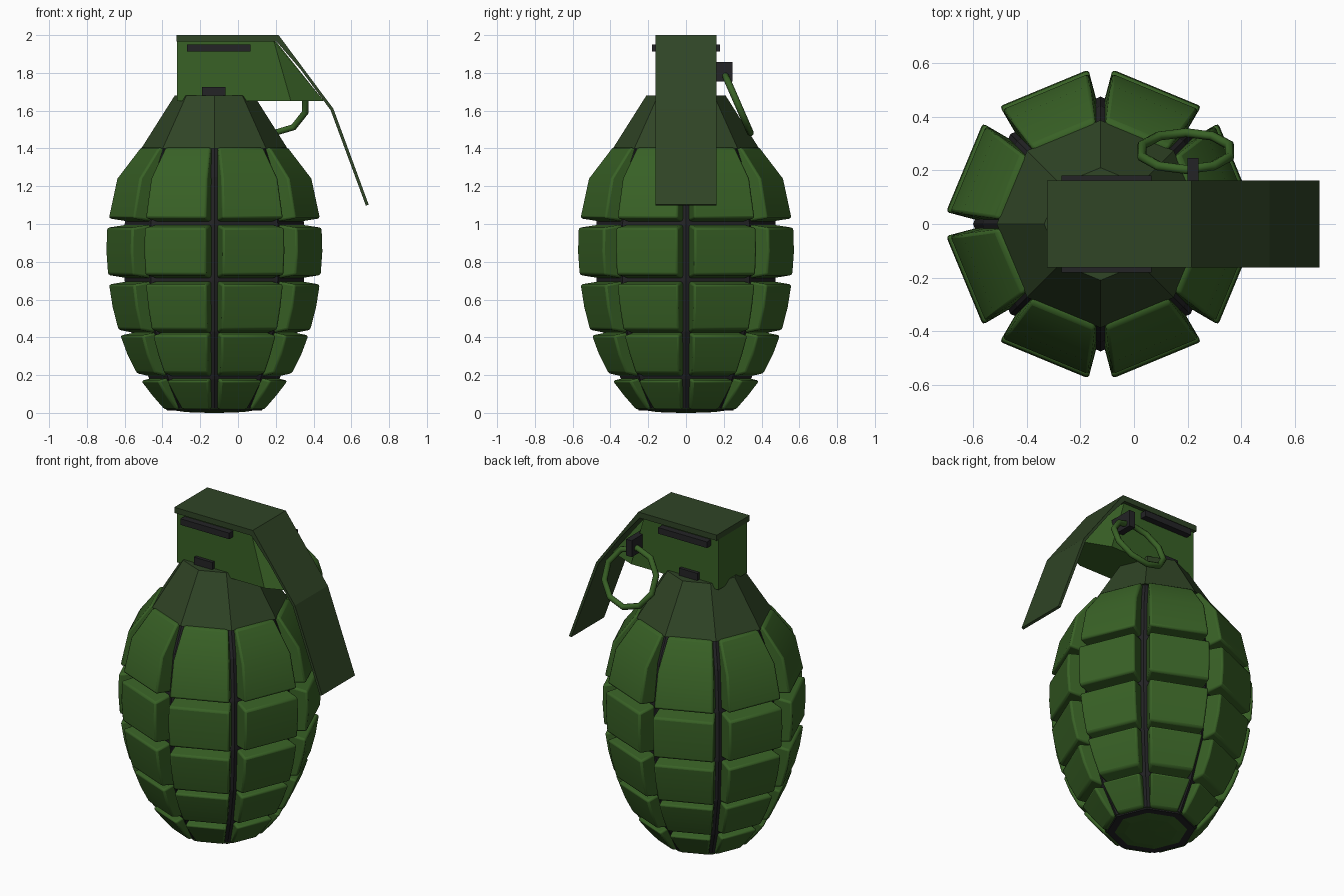
import bpy, bmesh, math
from mathutils import Vector, Matrix

if "Cube" in bpy.data.objects:
    bpy.data.objects.remove(bpy.data.objects["Cube"])

CX = -0.125  # axis of the body


def material(name, rgb):
    m = bpy.data.materials.new(name)
    m.diffuse_color = (*rgb, 1)
    m.use_nodes = True
    m.node_tree.nodes["Principled BSDF"].inputs["Base Color"].default_value = m.diffuse_color
    return m


GREEN = material("green", (0.040, 0.120, 0.019))
OLIVE = material("dark_olive", (0.029, 0.058, 0.019))
BLACK = material("black", (0.017, 0.017, 0.019))


def finish(bm, name, mat):
    bmesh.ops.recalc_face_normals(bm, faces=bm.faces)
    me = bpy.data.meshes.new(name)
    bm.to_mesh(me)
    bm.free()
    ob = bpy.data.objects.new(name, me)
    bpy.context.collection.objects.link(ob)
    me.materials.append(mat)
    return ob


def smooth(ob, degrees):
    bpy.ops.object.select_all(action='DESELECT')
    ob.select_set(True)
    bpy.context.view_layer.objects.active = ob
    bpy.ops.object.shade_smooth_by_angle(angle=math.radians(degrees))


def loft(bm, rows):
    """Closed skin through equal rings of points, capped at both ends."""
    rings = [[bm.verts.new(p) for p in row] for row in rows]
    n = len(rings[0])
    for a, b in zip(rings, rings[1:]):
        for i in range(n):
            j = (i + 1) % n
            bm.faces.new((a[i], a[j], b[j], b[i]))
    bm.faces.new(rings[0])
    bm.faces.new(rings[-1])


def octagon_solid(name, profile, mat):
    bm = bmesh.new()
    loft(bm, [[(CX + r * math.cos(k * math.pi / 4), r * math.sin(k * math.pi / 4), z)
               for k in range(8)] for z, r in profile])
    return finish(bm, name, mat)


def box(name, x, y, z, mat):
    bm = bmesh.new()
    loft(bm, [[(x[0], y[0], h), (x[1], y[0], h), (x[1], y[1], h), (x[0], y[1], h)] for h in z])
    return finish(bm, name, mat)


# dark core seen in the grooves
CORE = [(1.41, .37), (1.25, .44), (1.0, .475), (.7, .475), (.43, .44), (.18, .345), (.012, .25)]
octagon_solid("core", CORE, BLACK)


def core_radius(z):
    for (z1, r1), (z0, r0) in zip(CORE, CORE[1:]):
        if z >= z0:
            return r0 + (r1 - r0) * min(1, (z - z0) / (z1 - z0))
    return CORE[-1][1]


# raised plates: five bands of eight
BANDS = [
    [(1.405, .392), (1.24, .518), (1.03, .563)],
    [(.98, .572), (.855, .576), (.73, .567)],
    [(.68, .562), (.56, .543), (.44, .512)],
    [(.41, .502), (.31, .465), (.21, .415)],
    [(.17, .392), (.095, .335), (.018, .268)],
]


def groove_point(angle, side, r, gap, z):
    d = Vector((math.cos(angle), math.sin(angle), 0))
    t = Vector((-d.y, d.x, 0))
    return Vector((CX, 0, z)) + d * r + t * gap * side


bm = bmesh.new()
for b, band in enumerate(BANDS):
    for k in range(8):
        a0, a1 = k * math.pi / 4, (k + 1) * math.pi / 4
        rows = []
        for i, (z, r) in enumerate(band):
            core = core_radius(z)
            gap = min(.045, .3 * (r - core) + .016)
            zin = z + .018 * (1 - i)
            if (b == 0 and i == 0) or (b == 4 and i == 2):
                zin = z
            rin = core - .02
            rows.append([groove_point(a0, 1, rin, .013, zin), groove_point(a0, 1, r, gap, z),
                         groove_point(a1, -1, r, gap, z), groove_point(a1, -1, rin, .013, zin)])
        loft(bm, rows)
plates = finish(bm, "body_plates", GREEN)
bev = plates.modifiers.new("soft_edges", 'BEVEL')
bev.width = .012
bev.segments = 2
bev.limit_method = 'ANGLE'
bev.angle_limit = math.radians(40)
smooth(plates, 50)

# base cap and upper collar
octagon_solid("base_cap", [(.03, .24), (.02, .26), (.004, .15), (0, .03)], GREEN)
octagon_solid("collar", [(1.4, .387), (1.68, .21)], OLIVE)

# head block with a nose narrowing under the lever
bm = bmesh.new()
HW, NW = .14, .07
loft(bm, [[(-.322, -w, 1.65), (-.322, w, 1.65), (-.322, w, 1.968), (-.322, -w, 1.968)] for w in (HW,)]
     + [[(.28, -HW, 1.65), (.28, HW, 1.65), (.19, HW, 1.968), (.19, -HW, 1.968)],
        [(.455, -NW, 1.65), (.455, NW, 1.65), (.205, NW, 1.962), (.205, -NW, 1.962)]])
finish(bm, "head_block", GREEN)

# lever: bent strip
LEVER = [(-.325, 2.0), (.215, 2.0), (.345, 1.825), (.505, 1.61), (.692, 1.102),
         (.677, 1.097), (.49, 1.603), (.33, 1.82), (.205, 1.965), (-.325, 1.965)]
bm = bmesh.new()
left, right = ([bm.verts.new((x, y, z)) for x, z in LEVER] for y in (-.162, .162))
n = len(LEVER)
for i in range(n):
    j = (i + 1) % n
    bm.faces.new((left[i], left[j], right[j], right[i]))
for i in range(n // 2 - 1):
    for side in (left, right):
        bm.faces.new((side[i], side[i + 1], side[n - 2 - i], side[n - 1 - i]))
finish(bm, "lever", OLIVE)

# cross bars through the head and the ring holder
box("upper_bar", (-.27, .065), (-.18, .18), (1.912, 1.95), BLACK)
box("lower_bar", (-.19, -.065), (-.16, .16), (1.675, 1.725), BLACK)
box("ring_holder", (.2, .24), (.06, .247), (1.755, 1.857), BLACK)

# pull ring, leaning outward
N, M, R, r = 10, 8, .172, .018
lean = Vector((0, .40, -.917))
normal = Vector((1, 0, 0)).cross(lean)
bm = bmesh.new()
rings = []
for i in range(N):
    a = math.radians(18 + 36 * i)
    d = Vector((1, 0, 0)) * math.cos(a) + lean * math.sin(a)
    rings.append([bm.verts.new(Vector((.193, .272, 1.64)) + d * (R + r * math.cos(2 * math.pi * j / M))
                               + normal * r * math.sin(2 * math.pi * j / M)) for j in range(M)])
for i in range(N):
    for j in range(M):
        k, l = (i + 1) % N, (j + 1) % M
        bm.faces.new((rings[i][j], rings[k][j], rings[k][l], rings[i][l]))
smooth(finish(bm, "pull_ring", GREEN), 50)
